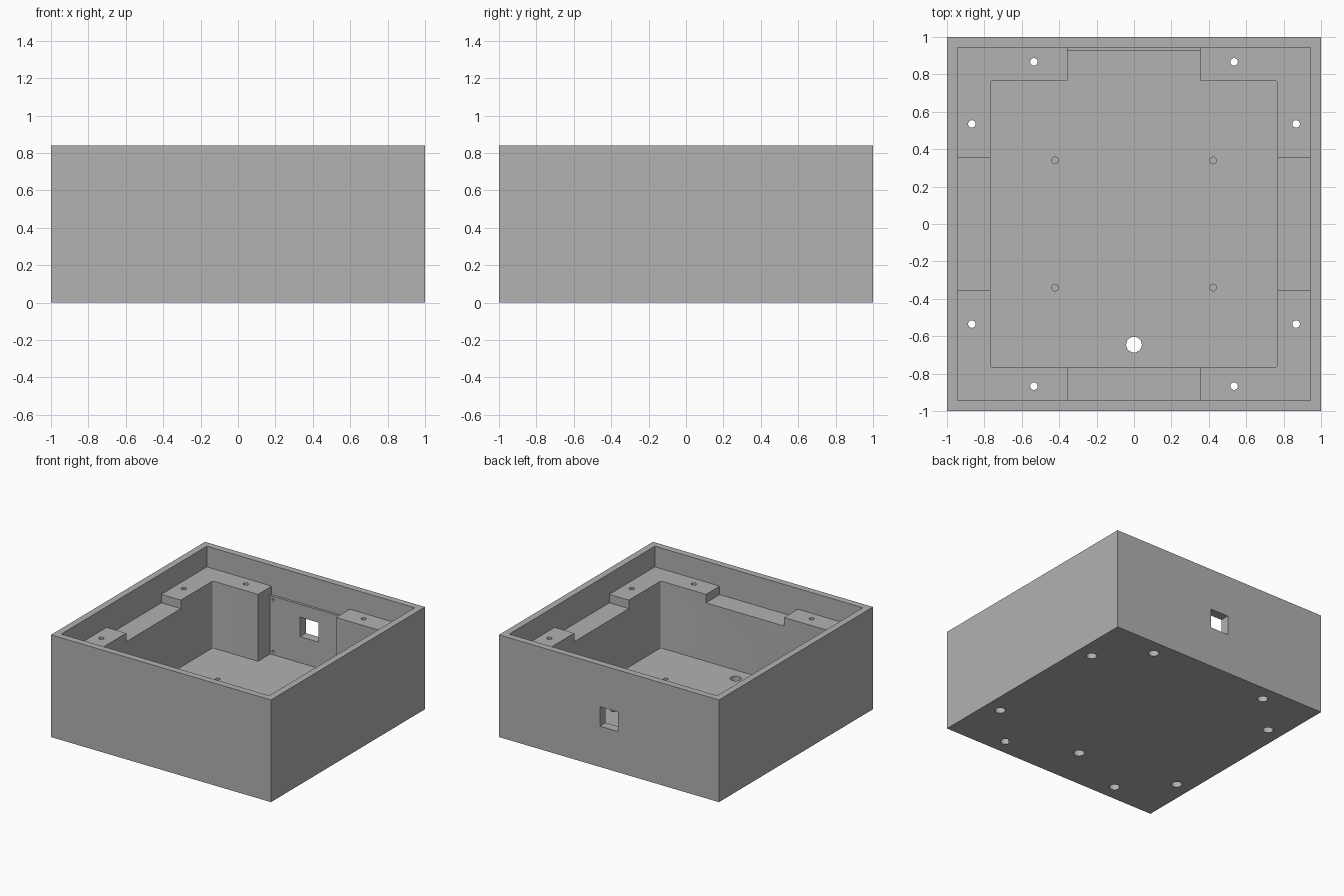
import bpy
import bmesh
from mathutils import Matrix, Vector

cube = bpy.data.objects.get("Cube")
if cube:
    bpy.data.objects.remove(cube, do_unlink=True)

HEIGHT, FLOOR, LOW, HIGH = 0.84, 0.12, 0.60, 0.67
RIM, CAVITY, NOTCH = 0.945, 0.767, 0.355
ABOVE = 1.0

grey = bpy.data.materials.new("plain grey")
grey.use_nodes = True
colour = (0.445, 0.445, 0.445, 1)
grey.diffuse_color = colour
grey.node_tree.nodes["Principled BSDF"].inputs["Base Color"].default_value = colour


def make_object(name, bm):
    mesh = bpy.data.meshes.new(name)
    bm.to_mesh(mesh)
    bm.free()
    obj = bpy.data.objects.new(name, mesh)
    bpy.context.collection.objects.link(obj)
    mesh.materials.append(grey)
    return obj


def box(name, low, high, round_corners=0):
    low, high = Vector(low), Vector(high)
    bm = bmesh.new()
    bmesh.ops.create_cube(bm, size=1)
    bmesh.ops.scale(bm, vec=high - low, verts=bm.verts)
    bmesh.ops.translate(bm, vec=(low + high) / 2, verts=bm.verts)
    if round_corners:
        upright = [e for e in bm.edges
                   if abs(e.verts[0].co.z - e.verts[1].co.z) > 0.01]
        bmesh.ops.bevel(bm, geom=upright, offset=round_corners, segments=3,
                        profile=0.5, affect="EDGES")
    return make_object(name, bm)


def cylinder(name, centre, radius, depth, axis="Z"):
    bm = bmesh.new()
    turn = Matrix.Rotation(1.5707963, 4, "X") if axis == "Y" else Matrix()
    bmesh.ops.create_cone(bm, cap_ends=True, segments=24, radius1=radius,
                          radius2=radius, depth=depth,
                          matrix=Matrix.Translation(centre) @ turn)
    return make_object(name, bm)


def cut(target, cutter):
    cutter.hide_render = True
    mod = target.modifiers.new("cut", "BOOLEAN")
    mod.operation, mod.solver, mod.object = "DIFFERENCE", "EXACT", cutter
    bpy.context.view_layer.objects.active = target
    bpy.ops.object.modifier_apply(modifier=mod.name)
    bpy.data.objects.remove(cutter, do_unlink=True)


# Solid block that becomes the open case
case = box("case", (-1, -1, 0), (1, 1, HEIGHT))

# Main cavity, the rim recess above the corner ledges, and the low ledges
cut(case, box("recess", (-RIM, -RIM, HIGH), (RIM, RIM, ABOVE)))
cut(case, box("cavity", (-CAVITY, -CAVITY, FLOOR), (CAVITY, CAVITY, ABOVE), 0.012))
cut(case, box("side_ledges", (-RIM, -NOTCH, LOW), (RIM, NOTCH, ABOVE)))
cut(case, box("end_ledges", (-NOTCH, -RIM, LOW), (NOTCH, RIM, ABOVE)))

# Deep bay in the back wall with its square socket opening
cut(case, box("back_bay", (-NOTCH, 0, FLOOR), (NOTCH, 0.925, ABOVE)))
cut(case, box("socket_opening", (-0.083, 0.85, 0.335), (0.083, 1.1, 0.495)))

for sx in (-1, 1):
    # Blind screw holes in the bay wall
    for z in (0.145, 0.57):
        cut(case, cylinder("bay_hole", (sx * 0.33, 0.925, z), 0.011, 0.06, "Y"))
    for sy in (-1, 1):
        # Blind mounting holes in the floor
        cut(case, cylinder("floor_hole", (sx * 0.423, sy * 0.34, FLOOR), 0.018, 0.12))
        # Screw holes through the ledges, widened underneath
        for x, y in ((0.535, 0.867), (0.867, 0.535)):
            cut(case, cylinder("screw_hole", (sx * x, sy * y, 0.4), 0.02, 1.2))
            cut(case, cylinder("screw_head_hole", (sx * x, sy * y, 0), 0.04, 0.24))

# Cable hole through the floor
cut(case, cylinder("cable_hole", (0, -0.645, 0.05), 0.042, 0.3))

# Smooth the round holes only
bpy.ops.object.select_all(action="DESELECT")
case.select_set(True)
bpy.context.view_layer.objects.active = case
bpy.ops.object.shade_smooth_by_angle(angle=0.6)
